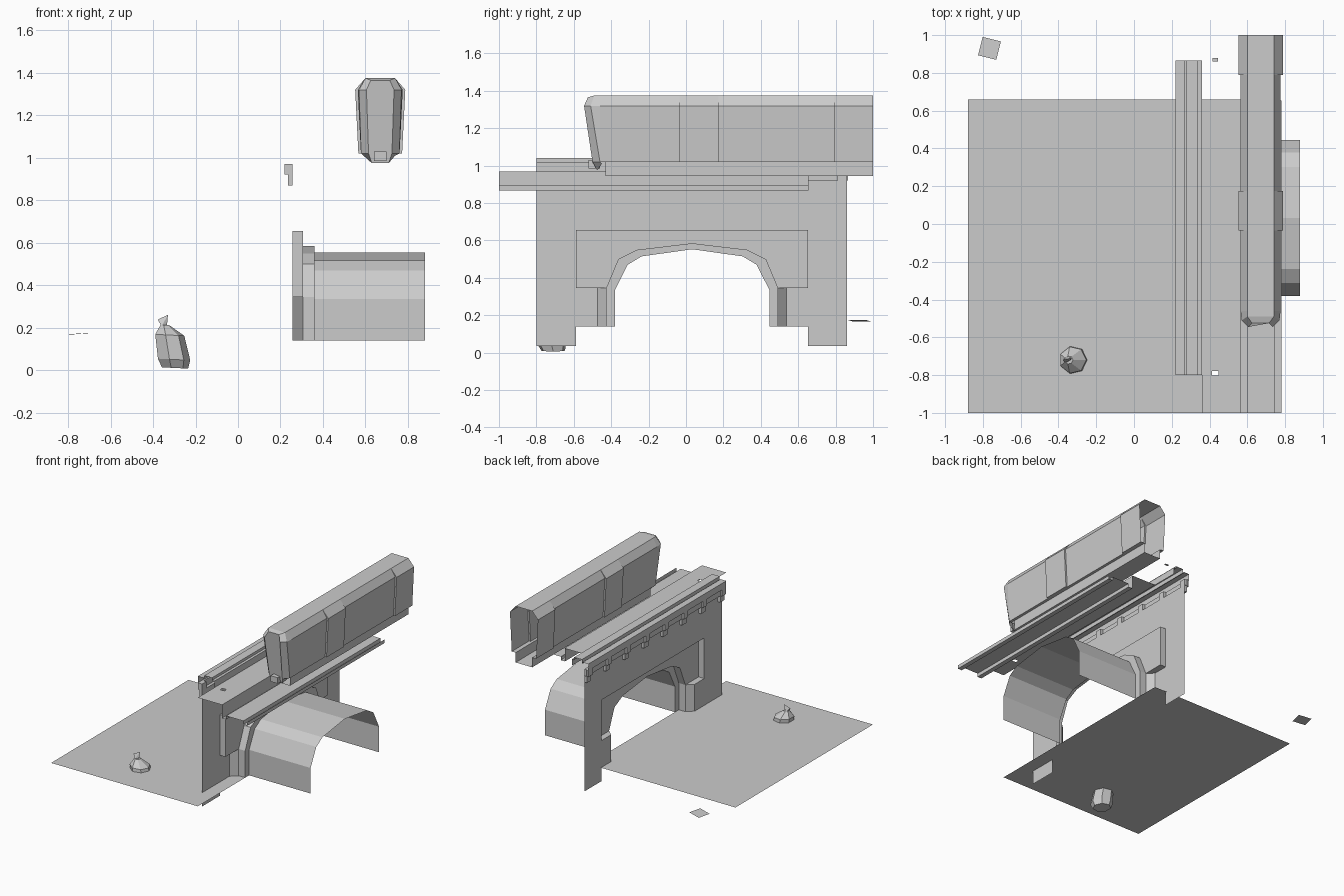
import bpy, bmesh, math
from mathutils import Matrix, Vector

old = bpy.data.objects.get("Cube")
if old:
    bpy.data.objects.remove(old)

grey = bpy.data.materials.new("plain_grey")
grey.use_nodes = True
GREY = (0.6, 0.6, 0.6, 1)
grey.diffuse_color = GREY
grey.node_tree.nodes["Principled BSDF"].inputs["Base Color"].default_value = GREY


def finish(name, bm):
    bmesh.ops.remove_doubles(bm, verts=bm.verts, dist=0.0005)
    bmesh.ops.recalc_face_normals(bm, faces=bm.faces)
    mesh = bpy.data.meshes.new(name)
    bm.to_mesh(mesh)
    bm.free()
    mesh.materials.append(grey)
    obj = bpy.data.objects.new(name, mesh)
    bpy.context.collection.objects.link(obj)
    return obj


def polygons(name, polys):
    bm = bmesh.new()
    for poly in polys:
        bm.faces.new([bm.verts.new(p) for p in poly])
    return finish(name, bm)


def loft(name, rings, closed=False, caps=()):
    """Skin a list of matching rings with quads."""
    bm = bmesh.new()
    rows = [[bm.verts.new(p) for p in ring] for ring in rings]
    n = len(rows[0])
    for a, b in zip(rows, rows[1:]):
        for i in range(n if closed else n - 1):
            j = (i + 1) % n
            bm.faces.new((a[i], a[j], b[j], b[i]))
    for c in caps:
        bm.faces.new(rows[c])
    return finish(name, bm)


def sweep_y(name, profile, y0, y1):
    return loft(name, [[(x, y, z) for x, z in profile] for y in (y0, y1)])


def sweep_x(name, profile, x0, x1):
    return loft(name, [[(x, y, z) for y, z in profile] for x in (x0, x1)])


def rect_x(x, y0, y1, z0, z1):
    return [(x, y0, z0), (x, y1, z0), (x, y1, z1), (x, y0, z1)]


def rect_z(z, x0, x1, y0, y1):
    return [(x0, y0, z), (x1, y0, z), (x1, y1, z), (x0, y1, z)]


def box(name, x0, x1, y0, y1, z0, z1):
    return loft(name, [rect_z(z0, x0, x1, y0, y1), rect_z(z1, x0, x1, y0, y1)],
                closed=True, caps=(0, 1))


# Ground and a loose tile
GROUND = 0.14
polygons("ground", [rect_z(GROUND, -0.88, 0.36, -1, 0.66)])
tile = polygons("loose_tile", [rect_z(0, -0.05, 0.05, -0.05, 0.05)])
tile.location = (-0.765, 0.93, 0.17)
tile.rotation_euler = (0, math.radians(-4), math.radians(-14))

# Viaduct wall with a rectangular recess
MID, HALF, FACE, BACK, RING = 0.033, 0.62, 0.257, 0.305, 0.36
Y0, Y1, TOP = -0.8, 0.86, 0.92
IMPOST, HEAD = 0.345, 0.655
lo, hi = MID - HALF, MID + HALF
wall = [rect_x(FACE, Y0, lo, 0.035, TOP), rect_x(FACE, hi, Y1, 0.035, TOP),
        rect_x(FACE, lo, hi, HEAD, TOP)]
for s in (-1, 1):
    # pier with a chamfered inner corner
    a, b, c = MID + s * HALF, MID + s * 0.505, MID + s * 0.46
    wall.append(rect_x(FACE, a, b, GROUND, IMPOST))
    wall.append([(FACE, b, GROUND), (BACK, c, GROUND), (BACK, c, IMPOST), (FACE, b, IMPOST)])
    wall.append([(FACE, a, IMPOST), (FACE, b, IMPOST), (BACK, c, IMPOST), (BACK, a, IMPOST)])
polygons("viaduct_wall", wall)


def arch(half):
    return ([(MID - d, z) for d, z in half] + [(MID + d, z) for d, z in half[-2::-1]])


outer = arch([(0.46, GROUND), (0.46, IMPOST), (0.395, 0.5), (0.295, 0.55), (0, 0.585)])
inner = arch([(0.413, GROUND), (0.413, 0.335), (0.345, 0.47), (0.27, 0.515), (0, 0.553)])
frame = [(lo, IMPOST), (lo, HEAD), (hi, HEAD), (hi, IMPOST)]
sweep_x("recess_sides", frame, FACE, BACK)
polygons("recess_back", [[(BACK, y, z) for y, z in frame + outer[1:-1][::-1]]])
sweep_x("arch_reveal", outer, BACK, RING)
loft("arch_ring", [[(RING, y, z) for y, z in p] for p in (outer, inner)])
sweep_x("tunnel_barrel", inner, RING, 0.88)

# Cornice and its brackets
sweep_y("cornice", [(FACE, 0.92), (0.235, 0.92), (0.235, 0.97), (0.22, 0.97), (0.22, 1.02),
                    (0.268, 1.02), (0.268, 1.01), (0.275, 1.01), (0.275, 1.04),
                    (0.34, 1.04), (0.34, 1.02), (0.36, 1.02), (0.36, 0.97)], Y0, Y1 + 0.005)
COUNT = 8
for i in range(COUNT):
    y = Y0 + i * (Y1 - Y0 - 0.05) / (COUNT - 1)
    box("bracket_lower", 0.235, FACE, y, y + 0.05, 0.87, 0.92)
    box("bracket_upper", 0.22, FACE, y, y + 0.05, 0.92, 0.97)

# Deck with a small square opening, and the guideway beside it
DECK = 0.97
xs, ys = (0.36, 0.412, 0.447, 0.565), (-1, -0.803, -0.777, 0.66)
polygons("deck", [rect_z(DECK, xs[i], xs[i + 1], ys[j], ys[j + 1])
                  for i in range(3) for j in range(3) if (i, j) != (1, 1)])
sweep_y("guideway", [(0.565, DECK), (0.565, 0.868), (0.6, 0.868), (0.6, 0.895),
                     (0.745, 0.895), (0.745, 0.868), (0.78, 0.868), (0.78, 0.895)], -1, 0.655)
polygons("deck_plate", [rect_z(1.015, 0.415, 0.445, 0.86, 0.88)])

# Train body: wide and narrow hollow sections, open at the rear
CX, ROOF = 0.67, 1.375


def section(y, w):
    half = [(0.07, 1.02), (w - 0.015, 1.02), (w, 1.32), (0.07, ROOF)]
    return ([(CX + x, y, z) for x, z in half] + [(CX - x, y, z) for x, z in half[::-1]])


WIDE, SLIM = 0.118, 0.106
rings = [section(y, w) for y, w in
         ((1, WIDE), (0.79, WIDE), (0.79, SLIM), (0.175, SLIM),
          (0.175, WIDE), (-0.035, WIDE), (-0.035, SLIM), (-0.46, SLIM))]
bm_body = loft("train_body", rings)

# Nose: leaning rings that close the front
shoulder = [(0.07, -0.45, 1.01), (0.09, -0.46, 1.02), (0.1, -0.51, 1.32), (0.07, -0.49, ROOF)]
front = [(0.04, -0.475, 0.975), (0.055, -0.5, 1.02), (0.065, -0.545, 1.32), (0.045, -0.525, 1.365)]


def mirrored(half):
    return ([(CX + x, y, z) for x, y, z in half] + [(CX - x, y, z) for x, y, z in half[::-1]])


loft("train_nose", [rings[-1], mirrored(shoulder), mirrored(front)], closed=True, caps=(2,))
box("nose_coupler", CX - 0.03, CX + 0.03, -0.52, -0.46, 0.985, 1.03)

# Channel under the train
sweep_y("train_skirt", [(0.6, 1.02), (0.6, 0.945), (0.74, 0.945), (0.74, 1.02)], -0.43, 1)

# Half-buried boulder with a small spur on top
SIDES = 7
boulder = []
for x, y, z, r in ((-0.3, -0.71, 0.01, 0.065), (-0.305, -0.72, 0.05, 0.08),
                   (-0.325, -0.72, 0.165, 0.072), (-0.345, -0.72, 0.212, 0.022)):
    boulder.append([(x + r * math.cos(math.tau * k / SIDES), y + r * math.sin(math.tau * k / SIDES),
                     z - 0.05 * r * math.cos(math.tau * k / SIDES)) for k in range(SIDES)])
loft("boulder", boulder, closed=True, caps=(0, 3))
tip = (-0.33, -0.71, 0.26)
base = [(-0.36, -0.735, 0.205), (-0.335, -0.72, 0.205), (-0.35, -0.7, 0.205)]
side = (-0.378, -0.72, 0.238)
polygons("boulder_spur", [[base[0], base[1], tip], [base[1], base[2], tip],
                          [base[2], side, tip], [side, base[0], tip], [base[0], side, base[2]]])
